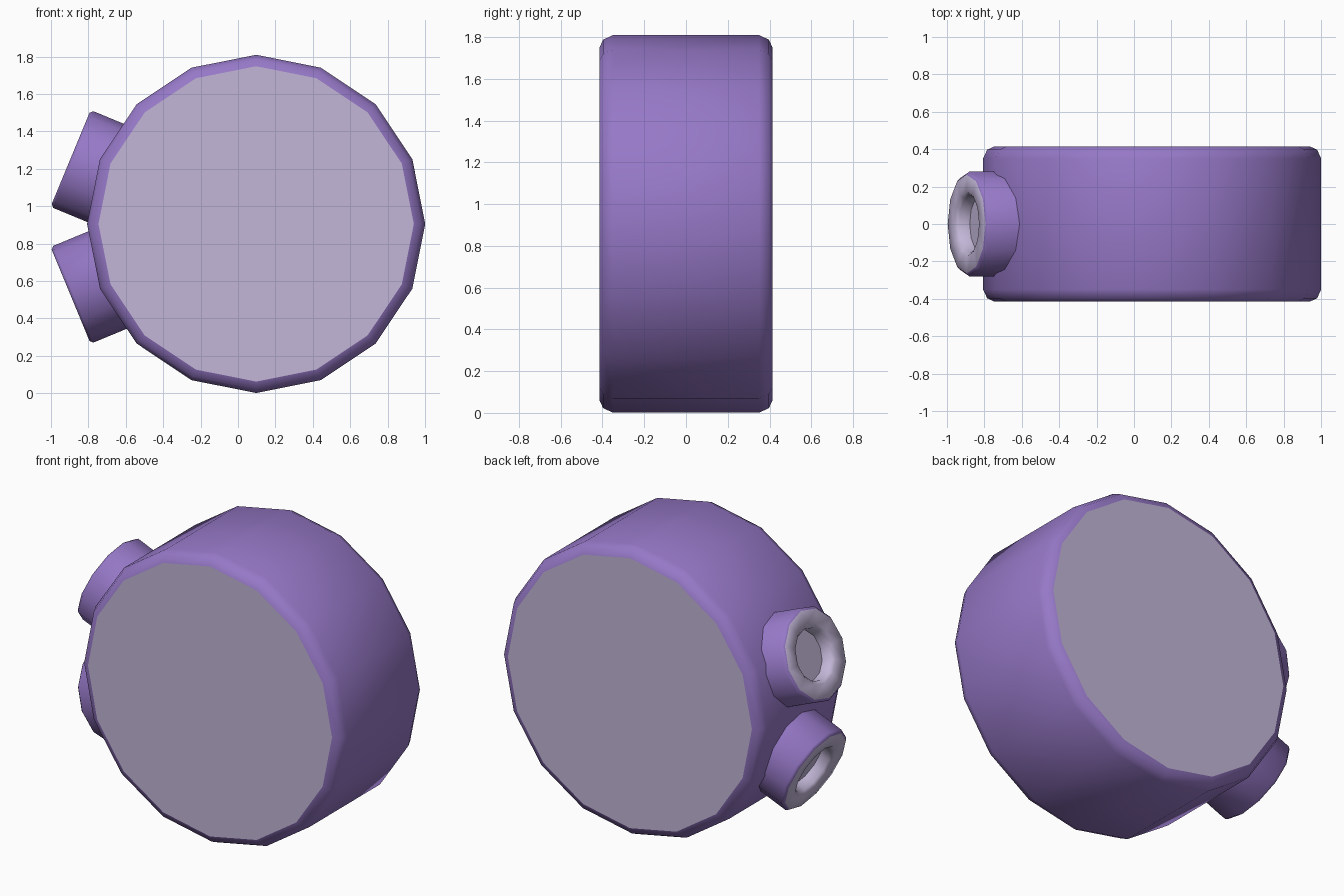
import bpy, bmesh, math
from mathutils import Matrix, Vector

if "Cube" in bpy.data.objects:
    bpy.data.objects.remove(bpy.data.objects["Cube"])


def material(name, rgb):
    m = bpy.data.materials.new(name)
    m.diffuse_color = (*rgb, 1)
    m.use_nodes = True
    m.node_tree.nodes["Principled BSDF"].inputs["Base Color"].default_value = m.diffuse_color
    return m


PURPLE = material("purple", (0.305, 0.188, 0.57))
LILAC = material("pale_lilac", (0.54, 0.47, 0.68))


def lathe(name, profile, mats, sides, origin, axis):
    """Spin (radius, height) points around an axis; mats colours each band, ends are capped."""
    bm = bmesh.new()
    rings = []
    for r, h in profile:
        rings.append([bm.verts.new((r * math.cos(2 * math.pi * i / sides),
                                    r * math.sin(2 * math.pi * i / sides), h))
                      for i in range(sides)])
    for k, (a, b) in enumerate(zip(rings, rings[1:])):
        for i in range(sides):
            j = (i + 1) % sides
            bm.faces.new((a[i], a[j], b[j], b[i])).material_index = mats[k]
    for ring in (rings[0][::-1], rings[-1]):
        bm.faces.new(ring).material_index = 1
    # local z goes to the axis, local x stays in the world xz plane
    z = Vector(axis).normalized()
    y = Vector((0, 1, 0)) if abs(z.y) < 0.5 else Vector((0, 0, 1))
    x = y.cross(z)
    rot = Matrix((x, y, z)).transposed().to_4x4()
    bm.transform(Matrix.Translation(origin) @ rot)
    bmesh.ops.recalc_face_normals(bm, faces=bm.faces)
    mesh = bpy.data.meshes.new(name)
    bm.to_mesh(mesh)
    bm.free()
    mesh.materials.append(PURPLE)
    mesh.materials.append(LILAC)
    ob = bpy.data.objects.new(name, mesh)
    bpy.context.collection.objects.link(ob)
    bpy.ops.object.select_all(action='DESELECT')
    ob.select_set(True)
    bpy.context.view_layer.objects.active = ob
    bpy.ops.object.shade_smooth_by_angle(angle=math.radians(46))
    # flat pale end faces
    for p in ob.data.polygons:
        if len(p.vertices) > 4:
            p.use_smooth = False
    return ob


# Drum body with rounded rims and pale flat faces
lathe("drum_body",
      [(0.843, -0.415), (0.882, -0.397), (0.904, -0.35),
       (0.904, 0.35), (0.882, 0.397), (0.843, 0.415)],
      [0] * 5, 16, (0.097, 0, 0.905), (0, 1, 0))

# Two short spouts on the left, each with a pale rim and a recessed mouth
t = math.radians(22.5)
for name, s in (("upper_spout", 1), ("lower_spout", -1)):
    lathe(name,
          [(0.28, -0.45), (0.28, -0.016), (0.264, 0), (0.175, 0),
           (0.155, -0.02), (0.15, -0.08)],
          [0, 0, 1, 1, 1], 12,
          (-0.895, 0, 0.889 + s * 0.366),
          (-math.cos(t), 0, s * math.sin(t)))
